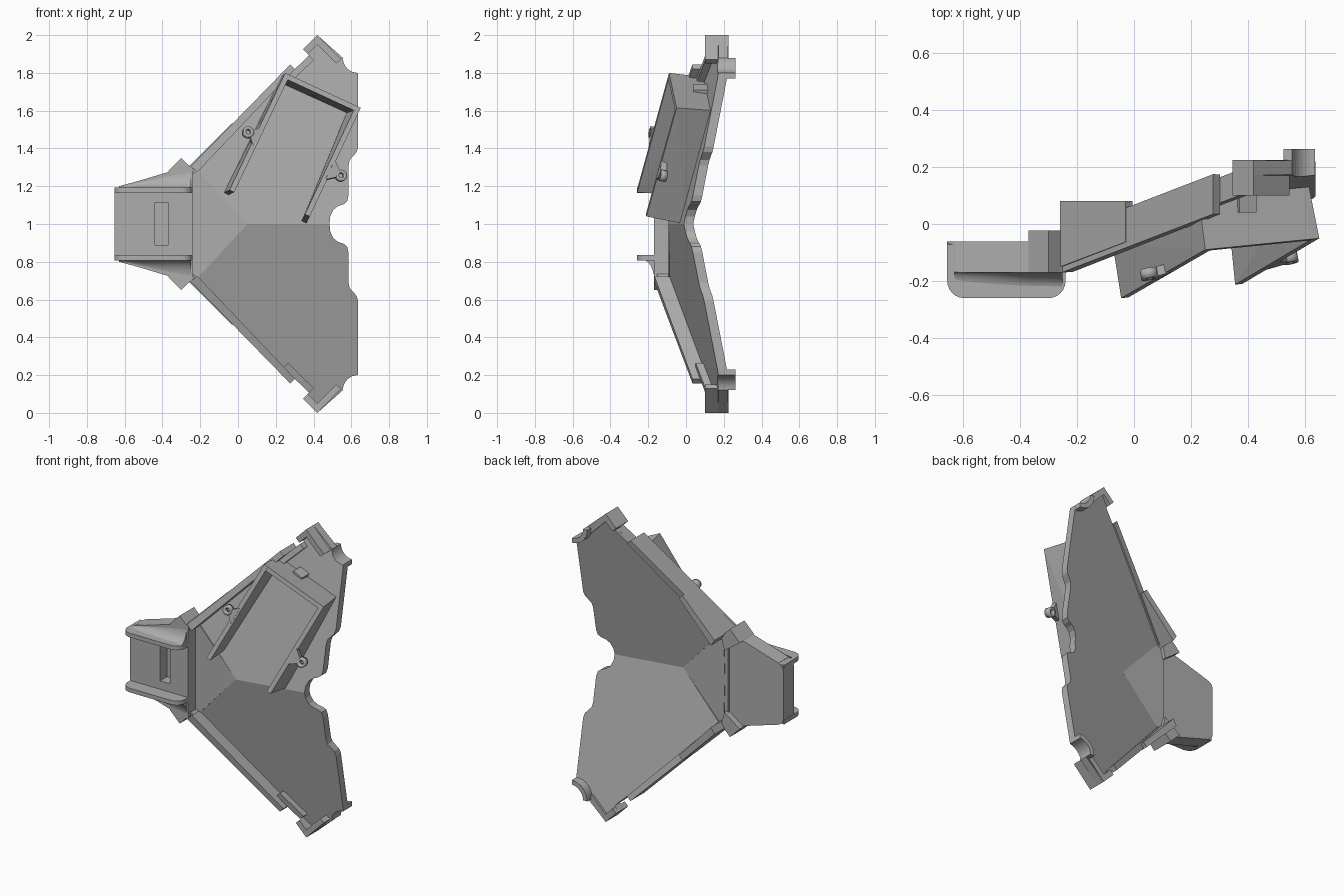
import bpy, bmesh, math
from mathutils import Vector

old = bpy.data.objects.get("Cube")
if old:
    bpy.data.objects.remove(old)

grey = bpy.data.materials.new("plain grey")
grey.use_nodes = True
COLOR = (0.42, 0.42, 0.42, 1)
grey.diffuse_color = COLOR
grey.node_tree.nodes["Principled BSDF"].inputs["Base Color"].default_value = COLOR


def finish(name, bm, mirror=False, smooth=False):
    """Make an object; mirrored parts repeat below the middle height z = 1."""
    bmesh.ops.recalc_face_normals(bm, faces=bm.faces)
    if mirror:
        bmesh.ops.translate(bm, verts=bm.verts, vec=(0, 0, -1))
    me = bpy.data.meshes.new(name)
    bm.to_mesh(me)
    bm.free()
    me.materials.append(grey)
    ob = bpy.data.objects.new(name, me)
    bpy.context.collection.objects.link(ob)
    if mirror:
        ob.location.z = 1
        m = ob.modifiers.new("mirror", 'MIRROR')
        m.use_axis = (False, False, True)
    if smooth:
        bpy.ops.object.select_all(action='DESELECT')
        ob.select_set(True)
        bpy.context.view_layer.objects.active = ob
        bpy.ops.object.shade_smooth_by_angle(angle=math.radians(35))
    return ob


def solid(name, outline, front, back, mirror=False, smooth=False):
    """Extrude an x-z outline between two depths, each a number or a function."""
    bm = bmesh.new()
    depth = lambda d, x, z: d(x, z) if callable(d) else d
    f = [bm.verts.new((x, depth(front, x, z), z)) for x, z in outline]
    b = [bm.verts.new((x, depth(back, x, z), z)) for x, z in outline]
    bm.faces.new(f)
    bm.faces.new(b[::-1])
    for i in range(len(f)):
        j = (i + 1) % len(f)
        bm.faces.new((f[i], b[i], b[j], f[j]))
    return finish(name, bm, mirror, smooth)


def hull(name, points, mirror=False):
    bm = bmesh.new()
    for p in points:
        bm.verts.new(p)
    bmesh.ops.convex_hull(bm, input=bm.verts)
    bmesh.ops.dissolve_limit(bm, angle_limit=0.02, verts=bm.verts, edges=bm.edges)
    return finish(name, bm, mirror)


def arc(cx, cz, r, a0, a1, n=8):
    return [(cx + r * math.cos(math.radians(a0 + (a1 - a0) * i / n)),
             cz + r * math.sin(math.radians(a0 + (a1 - a0) * i / n))) for i in range(n + 1)]


# Sloping wing surface
def wing(x, z):
    return -0.09 + 0.186 * (x + 0.22) + 0.195 * (z - 1.27)


def shifted(d):
    return lambda x, z: wing(x, z) + d


# Wings, with scalloped outer edge and corner notches
right_edge = [(0.485, 1), (0.488, 1.04), (0.505, 1.075), (0.53, 1.095), (0.56, 1.105),
              (0.578, 1.12), (0.585, 1.15), (0.585, 1.31), (0.592, 1.34), (0.628, 1.38),
              (0.636, 1.41), (0.636, 1.77)]
corner = arc(0.635, 1.88, 0.08, 270, 180)
diagonal = [(0.42, 2), (0.345, 1.925), (0.375, 1.893), (0.302, 1.82), (0.277, 1.845), (-0.24, 1.315)]
solid("wing_plate", [(0.05, 1)] + right_edge + corner + diagonal, wing, shifted(0.05), True)
solid("centre_facet", [(-0.25, 1), (0.05, 1), (-0.24, 1.315)], -0.092, -0.042, True)

# Raised rims on the diagonal edges
solid("diagonal_rim", [(-0.25, 1.305), (0.277, 1.845), (0.302, 1.82), (-0.215, 1.275)],
      shifted(-0.08), shifted(0.06), True)
solid("inner_rim", [(0.24, 1.76), (0.375, 1.893), (0.4, 1.868), (0.265, 1.735)],
      shifted(-0.04), shifted(0.03), True)
solid("rear_tab", [(-0.26, 1.305), (-0.03, 1.535), (-0.005, 1.51), (-0.235, 1.265)],
      shifted(-0.06), 0.08, True)

# Corner rims and clips
solid("corner_rim", [(0.345, 1.925), (0.42, 2), (0.546, 1.872), (0.52, 1.85), (0.42, 1.95), (0.37, 1.9)],
      0.1, 0.225, True)
solid("corner_clip", arc(0.635, 1.88, 0.08, 270, 180) + arc(0.635, 1.88, 0.11, 180, 270),
      0.17, 0.263, True, True)

# Left mounting bracket: body, shoulders and end block
body = solid("bracket_body", [(-0.655, 0.84)] + arc(-0.61, 0.845, 0.045, 180, 250, 4) +
             [(-0.24, 0.74), (-0.24, 1.26)] + arc(-0.61, 1.155, 0.045, 110, 180, 4), -0.17, -0.062)
solid("bracket_shoulder", [(-0.62, 1.16), (-0.62, 1.2), (-0.37, 1.275), (-0.24, 1.305), (-0.24, 1.16)],
      -0.17, -0.062, True)
solid("bracket_end_block", [(-0.37, 1.28), (-0.3, 1.35), (-0.26, 1.31), (-0.235, 1.29), (-0.26, 1.2)],
      -0.17, -0.022, True)
solid("bracket_back_web", [(-0.27, 1), (-0.24, 1), (-0.24, 1.3), (-0.27, 1.3)], -0.17, -0.045, True)

# Recessed slot in the bracket floor
cutter = solid("slot_cutter", [(-0.44, 0.89), (-0.37, 0.89), (-0.37, 1.115), (-0.44, 1.115)], -0.25, -0.1)
cutter.hide_render = True
cutter.hide_set(True)
cut = body.modifiers.new("slot", 'BOOLEAN')
cut.operation = 'DIFFERENCE'
cut.object = cutter
bpy.context.view_layer.update()
evaluated = body.evaluated_get(bpy.context.evaluated_depsgraph_get())
body.data = bpy.data.meshes.new_from_object(evaluated)
body.modifiers.clear()
bpy.data.objects.remove(cutter)

# Rounded flanges standing on the bracket, built as an x-y profile
bm = bmesh.new()
profile = ([(-0.655, -0.07)] + arc(-0.595, -0.2, 0.06, 180, 270, 6) +
           arc(-0.3, -0.2, 0.06, 270, 360, 6) + [(-0.24, -0.12)])
lo = bm.faces.new([bm.verts.new((x, y, 1.165)) for x, y in profile])
up = bmesh.ops.extrude_face_region(bm, geom=[lo])["geom"]
bmesh.ops.translate(bm, verts=[v for v in up if isinstance(v, bmesh.types.BMVert)], vec=(0, 0, 0.027))
finish("bracket_flange", bm, True, True)

# Concave fillets outside the flanges
bm = bmesh.new()
rows = []
for x, w in ((-0.63, 0.01), (-0.5, 0.045), (-0.37, 0.085), (-0.25, 0.11)):
    ring = [(1.19 + w * (1 - math.sin(a)), -0.168 - 0.06 * (1 - math.cos(a)))
            for a in [math.pi / 2 * i / 6 for i in range(7)]]
    rows.append([bm.verts.new((x, y, z)) for z, y in ring + [(1.17, -0.165)]])
for a, b in zip(rows, rows[1:]):
    for i in range(8):
        j = (i + 1) % 8
        bm.faces.new((a[i], a[j], b[j], b[i]))
bm.faces.new(rows[0])
bm.faces.new(rows[-1])
finish("flange_fillet", bm, True, True)

# Open box on the upper wing: (front, back) corner pairs
top_left = Vector((0.25, -0.09, 1.80)), Vector((0.225, 0.11, 1.775))
top_right = Vector((0.65, -0.05, 1.615)), Vector((0.61, 0.15, 1.6))
low_left = Vector((-0.045, -0.26, 1.18)), Vector((-0.075, -0.07, 1.165))
low_right = Vector((0.38, -0.21, 1.04)), Vector((0.36, -0.01, 1.0))
across = Vector((0.9, 0.09, -0.42)) * 0.028
down = Vector((-0.42, -0.2, -0.88)) * 0.028


def box_wall(name, a, b, inward):
    pts = [*a, *b]
    hull(name, pts + [p + inward for p in pts])


box_wall("box_left_wall", top_left, low_left, across)
box_wall("box_right_wall", top_right, low_right, -across)
box_wall("box_top_wall", top_left, top_right, down)

# Small stop above the box
solid("box_stop", [(0.37, 1.74), (0.43, 1.71), (0.415, 1.67), (0.355, 1.7)], 0.04, 0.14)

# Screw ears with holes on the box sides
normal = (top_right[0] - top_left[0]).cross(low_left[0] - top_left[0]).normalized()
for name, centre, wall in (("left_ear", Vector((0.053, -0.175, 1.485)), Vector((0.105, -0.165, 1.46))),
                           ("right_ear", Vector((0.545, -0.12, 1.255)), Vector((0.485, -0.13, 1.285)))):
    bm = bmesh.new()
    bmesh.ops.create_cone(bm, cap_ends=False, segments=20, radius1=0.03, radius2=0.03, depth=0.035)
    bmesh.ops.rotate(bm, verts=bm.verts, matrix=normal.to_track_quat('Z', 'Y').to_matrix())
    bmesh.ops.translate(bm, verts=bm.verts, vec=centre)
    tube = finish(name, bm, smooth=True)
    thick = tube.modifiers.new("thickness", 'SOLIDIFY')
    thick.thickness = 0.017
    # Web joining the ear to the wall
    along = (top_left[0] - low_left[0]).normalized()
    near = centre + (wall - centre).normalized() * 0.022
    hull(name + "_web", [p + along * s * w + normal * t * 0.017
                         for p, w in ((near, 0.022), (wall, 0.06)) for s in (-1, 1) for t in (-1, 1)])
